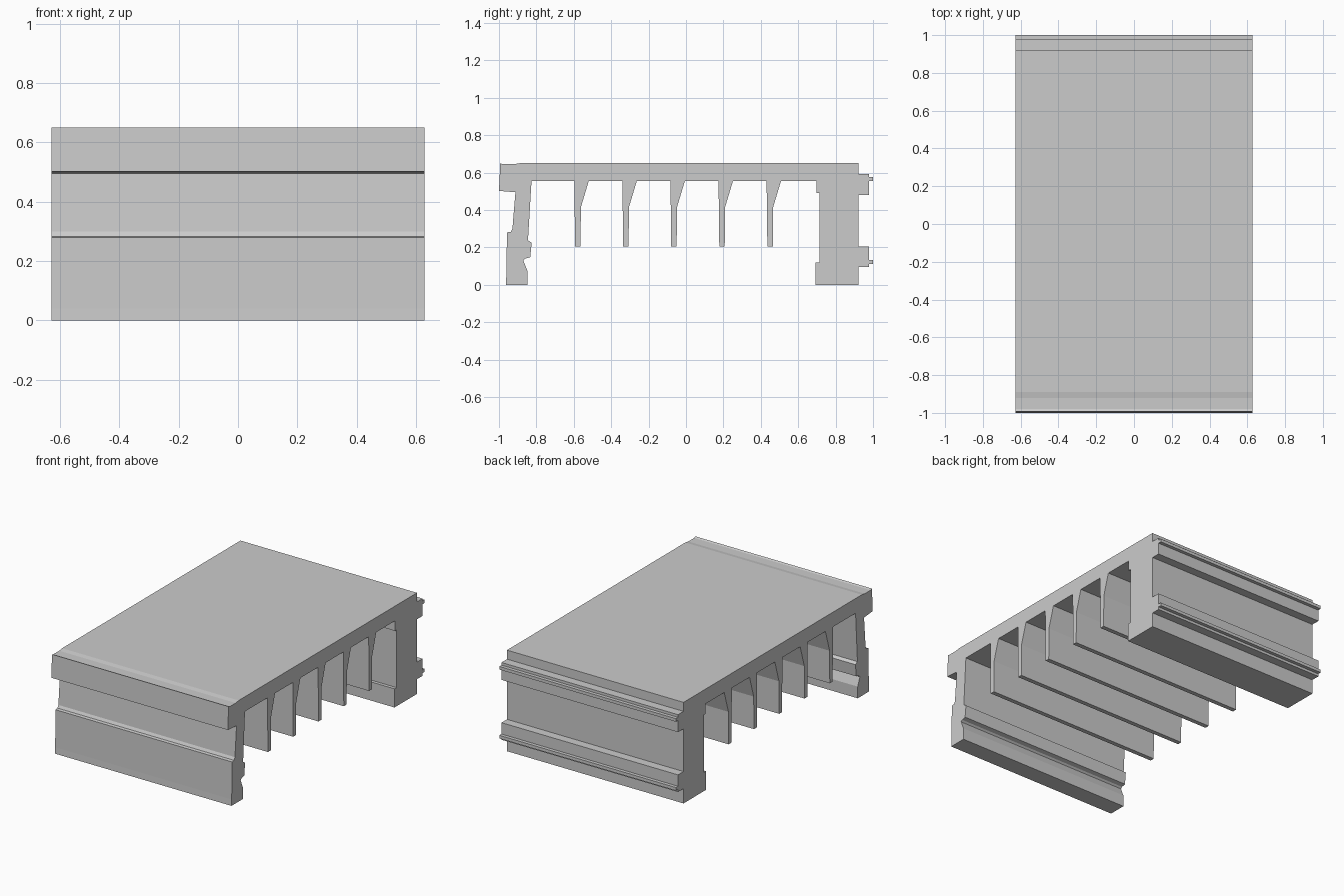
import bpy
import bmesh

if "Cube" in bpy.data.objects:
    bpy.data.objects.remove(bpy.data.objects["Cube"])

HALF_LENGTH = 0.628
DECK_TOP, DECK_UNDER = 0.65, 0.555


def fin(y):
    """Hanging fin with a tapered root; y is its front edge."""
    return [(y, DECK_UNDER), (y + 0.004, 0.205), (y + 0.033, 0.205),
            (y + 0.035, 0.415), (y + 0.077, DECK_UNDER)]


def rail(low, high, nub):
    """Rail on the rear wall, with a small nub starting at height nub."""
    wall, face, tip = 0.922, 0.978, 1.0
    return [(wall, low), (face, low), (face, nub), (tip, nub),
            (tip, nub + 0.02), (face, nub + 0.02), (face, high), (wall, high)]


def extrude_profile(name, points):
    """Extrude a closed (y, z) profile along x."""
    bm = bmesh.new()
    face = bm.faces.new([bm.verts.new((-HALF_LENGTH, y, z)) for y, z in points])
    result = bmesh.ops.extrude_face_region(bm, geom=[face], use_keep_orig=True)
    verts = [v for v in result["geom"] if isinstance(v, bmesh.types.BMVert)]
    bmesh.ops.translate(bm, verts=verts, vec=(2 * HALF_LENGTH, 0, 0))
    bmesh.ops.recalc_face_normals(bm, faces=bm.faces)
    mesh = bpy.data.meshes.new(name)
    bm.to_mesh(mesh)
    bm.free()
    obj = bpy.data.objects.new(name, mesh)
    bpy.context.collection.objects.link(obj)
    return obj


# Front lip and wall, outside going down
profile = [(-0.89, DECK_TOP), (-0.92, 0.645), (-0.98, 0.645), (-0.993, DECK_TOP),
           (-1.0, 0.502), (-0.912, 0.495), (-0.928, 0.30), (-0.937, 0.283),
           (-0.957, 0.28), (-0.961, 0.04), (-0.963, 0)]
# Front wall, inside going up past the groove
profile += [(-0.848, 0), (-0.848, 0.075), (-0.87, 0.13), (-0.86, 0.14),
            (-0.833, 0.147), (-0.825, 0.225), (-0.845, 0.237), (-0.826, DECK_UNDER)]
# Row of fins under the deck
for i in range(5):
    profile += fin(-0.597 + 0.257 * i)
# Rear wall, inside going down
profile += [(0.699, DECK_UNDER), (0.699, 0.49), (0.714, 0.49), (0.714, 0.12),
            (0.693, 0.12), (0.693, 0), (0.922, 0)]
# Rear rails and the deck edge
profile += rail(0.095, 0.205, 0.112) + rail(0.48, 0.592, 0.555)
profile += [(0.922, DECK_TOP)]

extrude_profile("ribbed_deck_section", profile)
